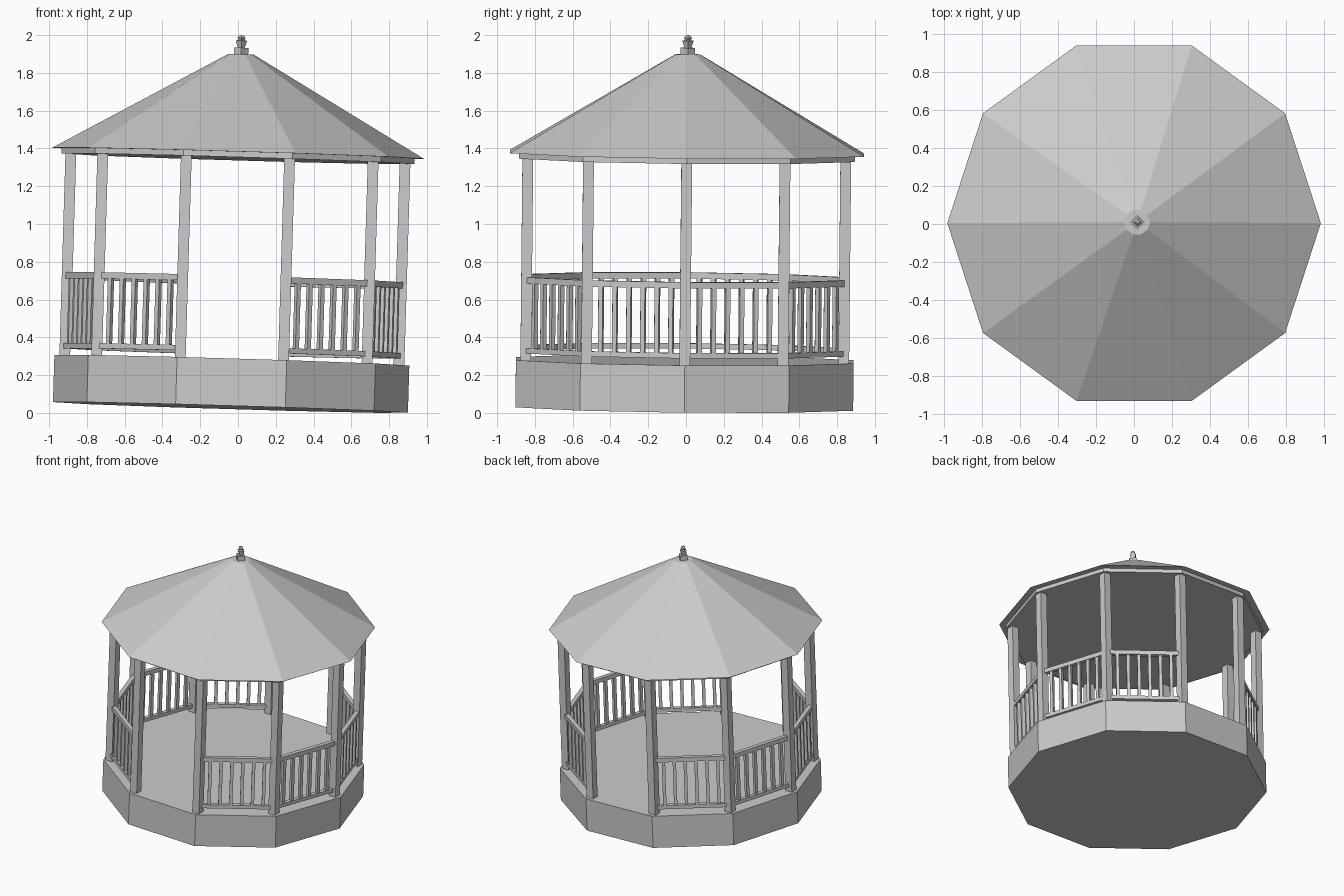
import bpy, bmesh, math
from mathutils import Matrix, Vector

if "Cube" in bpy.data.objects:
    bpy.data.objects.remove(bpy.data.objects["Cube"])

SIDES = 10
POST_R = 0.885      # radius of the post ring
TILT = (Matrix.Translation((-0.04, -0.009, 0.029))
        @ Matrix.Rotation(0.03, 4, 'Y') @ Matrix.Rotation(-0.01, 4, 'X'))

paint = bpy.data.materials.new("plain_grey")
paint.diffuse_color = (0.6, 0.6, 0.6, 1)
paint.use_nodes = True
paint.node_tree.nodes["Principled BSDF"].inputs["Base Color"].default_value = paint.diffuse_color


def finish(name, bm):
    bmesh.ops.recalc_face_normals(bm, faces=bm.faces)
    mesh = bpy.data.meshes.new(name)
    bm.to_mesh(mesh)
    bm.free()
    mesh.materials.append(paint)
    obj = bpy.data.objects.new(name, mesh)
    obj.matrix_world = TILT      # the whole pavilion leans slightly
    bpy.context.collection.objects.link(obj)
    return obj


def lathe(name, profile, sides):
    """Closed faceted solid from (radius, height) points, corners on the x axis."""
    bm = bmesh.new()
    rings = [[bm.verts.new((r * math.cos(math.tau * i / sides),
                            r * math.sin(math.tau * i / sides), z))
              for i in range(sides)] for r, z in profile]
    for low, high in zip(rings, rings[1:]):
        for i in range(sides):
            j = (i + 1) % sides
            bm.faces.new((low[i], low[j], high[j], high[i]))
    bm.faces.new(rings[0][::-1])
    bm.faces.new(rings[-1])
    return finish(name, bm)


def add_box(bm, centre, size, angle=0.0):
    m = (Matrix.Translation(centre) @ Matrix.Rotation(angle, 4, 'Z')
         @ Matrix.Diagonal((*size, 1)))
    bmesh.ops.create_cube(bm, size=1, matrix=m)


# Floor platform, ceiling slab, roof and finial
lathe("platform", [(0.94, 0), (0.94, 0.25)], SIDES)
lathe("ceiling_slab", [(0.935, 1.317), (0.935, 1.346)], SIDES)
lathe("roof", [(0.985, 1.346), (0.068, 1.87)], SIDES)
lathe("finial_block", [(0.038, 1.868), (0.038, 1.905)], 4)
lathe("finial", [(0.018, 1.904), (0.03, 1.942), (0.016, 1.946),
                 (0.022, 1.958), (0.01, 1.971)], 4)

# Posts at every corner
corners = [Vector((POST_R * math.cos(math.tau * i / SIDES),
                   POST_R * math.sin(math.tau * i / SIDES), 0)) for i in range(SIDES)]
bm = bmesh.new()
for c in corners:
    add_box(bm, (c.x, c.y, 0.784), (0.057, 0.057, 1.07))
finish("posts", bm)

# Railings in every bay but the front and back entrances
rails, balusters = bmesh.new(), bmesh.new()
for i in range(SIDES):
    a, b = corners[i], corners[(i + 1) % SIDES]
    mid, run = (a + b) / 2, b - a
    if abs(mid.x) < 0.01:
        continue
    angle = math.atan2(run.y, run.x)
    for z, h in ((0.673, 0.033), (0.3, 0.028)):
        add_box(rails, (mid.x, mid.y, z), (run.length, 0.032, h), angle)
    for k in range(1, 7):
        p = a + run * k / 7
        add_box(balusters, (p.x, p.y, 0.486), (0.024, 0.024, 0.35), angle)
finish("rails", rails)
finish("balusters", balusters)
